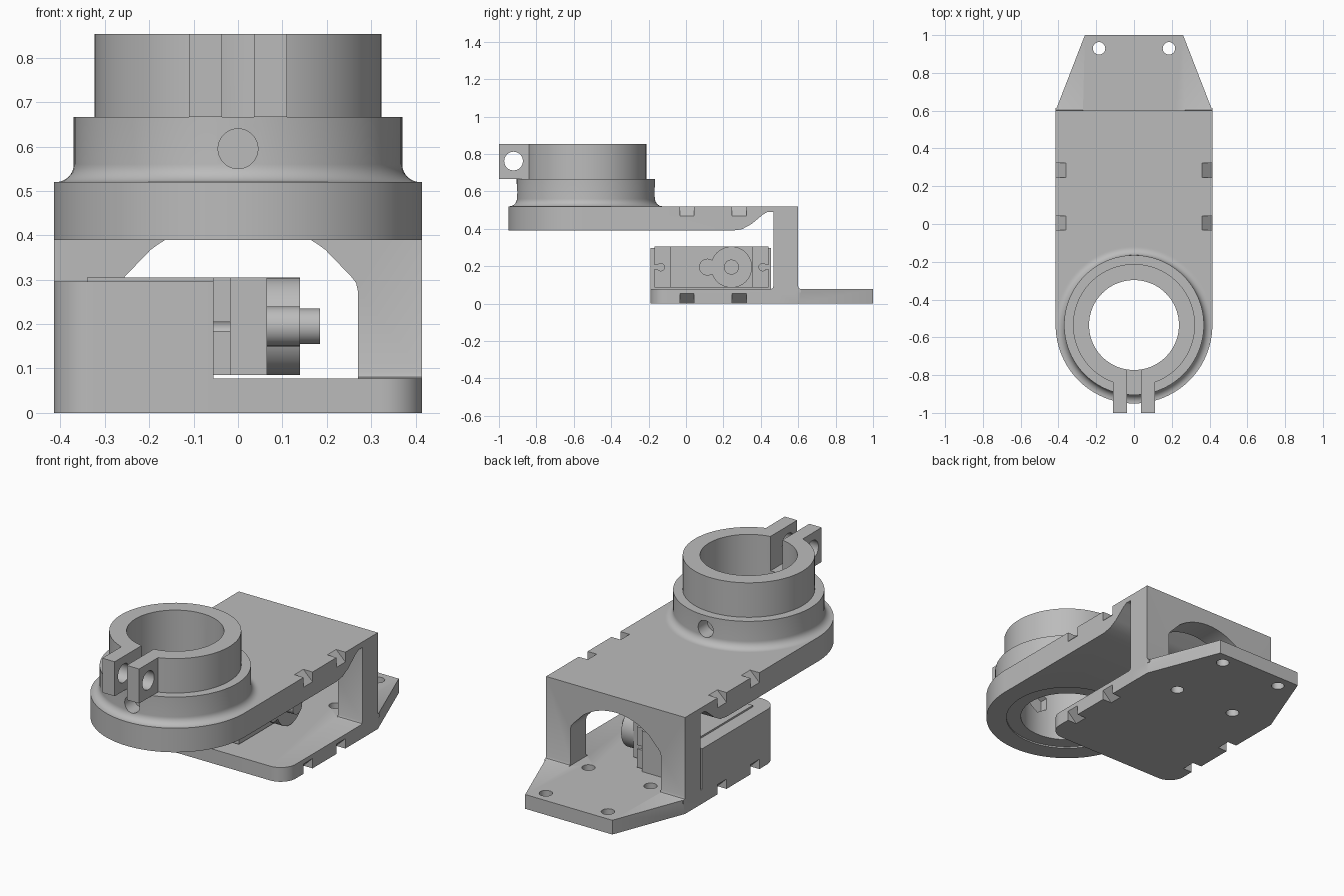
import bpy, bmesh, math
from math import cos, sin, radians

cube = bpy.data.objects.get("Cube")
if cube:
    bpy.data.objects.remove(cube, do_unlink=True)

GREY = (0.5, 0.5, 0.5, 1)
mat = bpy.data.materials.new("plain grey")
mat.use_nodes = True
mat.diffuse_color = GREY
for node in mat.node_tree.nodes:
    if node.type == 'BSDF_PRINCIPLED':
        node.inputs["Base Color"].default_value = GREY

W = 0.415          # half width of the bracket
CY = -0.535        # centre of the collar
MAP = {'x': lambda a, b, d: (d, a, b),
       'y': lambda a, b, d: (a, d, b),
       'z': lambda a, b, d: (a, b, d)}


def finish(name, bm):
    bmesh.ops.recalc_face_normals(bm, faces=bm.faces)
    me = bpy.data.meshes.new(name)
    bm.to_mesh(me)
    bm.free()
    me.materials.append(mat)
    ob = bpy.data.objects.new(name, me)
    bpy.context.collection.objects.link(ob)
    return ob


def arc(ca, cb, r, a0, a1, n=10):
    angles = [radians(a0 + (a1 - a0) * i / n) for i in range(n + 1)]
    return [(ca + r * cos(t), cb + r * sin(t)) for t in angles]


def prism(name, pts, axis, lo, hi):
    """Extrude a flat outline along one axis."""
    bm = bmesh.new()
    bottom = [bm.verts.new(MAP[axis](a, b, lo)) for a, b in pts]
    top = [bm.verts.new(MAP[axis](a, b, hi)) for a, b in pts]
    bm.faces.new(bottom)
    bm.faces.new(top)
    n = len(pts)
    for i in range(n):
        j = (i + 1) % n
        bm.faces.new((bottom[i], bottom[j], top[j], top[i]))
    return finish(name, bm)


def box(name, x, y, z):
    return prism(name, [(x[0], y[0]), (x[1], y[0]), (x[1], y[1]), (x[0], y[1])], 'z', *z)


def rod(name, a, b, r, axis, lo, hi, n=32, turn=0):
    return prism(name, arc(a, b, r, turn, 360 + turn, n)[:-1], axis, lo, hi)


def lathe(name, profile, cy, n=96):
    bm = bmesh.new()
    rings = [[bm.verts.new((r * cos(2 * math.pi * i / n), cy + r * sin(2 * math.pi * i / n), z))
              for i in range(n)] for r, z in profile]
    for low, high in zip(rings, rings[1:]):
        for i in range(n):
            j = (i + 1) % n
            bm.faces.new((low[i], low[j], high[j], high[i]))
    bm.faces.new(rings[0])
    bm.faces.new(rings[-1])
    return finish(name, bm)


def boolean(target, other, op):
    mod = target.modifiers.new("bool", 'BOOLEAN')
    mod.operation = op
    mod.solver = 'EXACT'
    mod.object = other
    bpy.context.view_layer.objects.active = target
    bpy.ops.object.modifier_apply(modifier=mod.name)
    bpy.data.objects.remove(other, do_unlink=True)


def cut(target, other):
    boolean(target, other, 'DIFFERENCE')


def join(target, other):
    boolean(target, other, 'UNION')


# Upright wall and top plate, thinned to a web where they meet
side = [(CY, 0.39), (0.25, 0.39), (0.3, 0.398), (0.35, 0.425), (0.41, 0.475), (0.435, 0.49),
        (0.467, 0.49), (0.467, 0), (0.6, 0), (0.6, 0.52), (CY, 0.52)]
bracket = prism("bracket", side, 'x', -W, W)

# Arched doorway through the wall
half = [(0.27, -0.1), (0.27, 0.275), (0.266, 0.293), (0.255, 0.307)]
arch = arc(0, 0.115, 0.32, 52, 128, 20)
door = half + arch + [(-x, z) for x, z in reversed(half)]
cut(bracket, prism("door_cutter", door, 'y', 0.45, 0.7))

# Base plate with rounded front corners and tapered tail
base = (arc(-W + 0.09, -0.1, 0.09, 180, 270) + arc(W - 0.09, -0.1, 0.09, 270, 360)
        + [(W, 0.6), (0.26, 1), (-0.26, 1), (-W, 0.6)])
join(bracket, prism("base", base, 'z', 0, 0.077))

# Small fillets at the foot of the wall
for s in (-1, 1):
    for y, d in ((0.6, 1), (0.467, -1)):
        foot = [(y - d * 0.02, 0.06), (y + d * 0.015, 0.06), (y + d * 0.015, 0.077),
                (y + d * 0.004, 0.081), (y, 0.092), (y - d * 0.02, 0.092)]
        if s == 1 or d == 1:
            join(bracket, prism("fillet", foot, 'x', *sorted((s * 0.27, s * W))))

# Motor housing block
block = arc(-W + 0.09, -0.1, 0.09, 180, 270) + [(-0.055, -0.19), (-0.055, 0.455), (-W, 0.455)]
join(bracket, prism("housing", block, 'z', 0, 0.296))

# Collar: rounded plate end, flared lower ring, upper clamp ring
collar = ([(W, 0.39), (W, 0.52)] + arc(0.41, 0.56, 0.04, 270, 180, 8)
          + [(0.37, 0.667), (0.323, 0.667), (0.323, 0.853)])
join(bracket, lathe("collar", collar, CY))
join(bracket, box("clamp_ears", (-0.11, 0.11), (-1, -0.8), (0.667, 0.853)))
cut(bracket, rod("bore", 0, CY, 0.238, 'z', 0.3, 1, 96))
cut(bracket, rod("counterbore", 0, CY, 0.312, 'z', 0.3, 0.398, 96))
cut(bracket, box("clamp_gap", (-0.036, 0.036), (-1.1, -0.7), (0.667, 1)))
cut(bracket, rod("clamp_screw", -0.922, 0.762, 0.05, 'x', -0.3, 0.3))

# Set screw holes and nut pockets, front and back of the lower ring
for s in (-1, 1):
    span = sorted((CY + s * 0.29, CY + s * 0.5))
    cut(bracket, rod("set_screw", 0, 0.595, 0.045, 'y', *span))
    span = sorted((CY + s * 0.2, CY + s * 0.275))
    cut(bracket, rod("nut_pocket", 0, 0.595, 0.065, 'y', *span, n=6, turn=30))

# Tail mounting holes
for s in (-1, 1):
    for y in (0.93, 0.567):
        cut(bracket, rod("mount_hole", s * 0.185, y, 0.033, 'z', -0.1, 0.2))

# Wedge notches along both sides, on the top plate and under the base
for s in (-1, 1):
    for y in (0.005, 0.285):
        for z, d in ((0.52, -1), (0, 1)):
            wedge = [(s * 0.36, z), (s * W, z + d * 0.053), (s * (W + 0.05), z + d * 0.053),
                     (s * (W + 0.05), z - d * 0.05), (s * 0.36, z - d * 0.05)]
            cut(bracket, prism("notch", wedge, 'y', y - 0.038, y + 0.038))

# Motor: body, mounting flange with slotted holes, gear housing, shaft
motor = box("motor_body", (-0.34, 0.065), (-0.085, 0.355), (0.085, 0.305))
flange = box("motor_flange", (-0.055, -0.017), (-0.168, 0.442), (0.085, 0.305))
for y, edge in ((-0.135, -0.2), (0.41, 0.48)):
    cut(flange, rod("flange_hole", y, 0.195, 0.02, 'x', -0.2, 0.1, 20))
    cut(flange, box("flange_slot", (-0.2, 0.1), sorted((y, edge)), (0.185, 0.205)))
gear = rod("gear_housing", 0.243, 0.195, 0.11, 'x', 0.06, 0.14, 48)
small_gear = rod("small_gear_housing", 0.115, 0.195, 0.045, 'x', 0.06, 0.14)
join(gear, small_gear)
shaft = rod("output_shaft", 0.243, 0.195, 0.04, 'x', 0.13, 0.185)

# Smooth the round faces, keep the edges crisp
for ob in (bracket, motor, flange, gear, shaft):
    bpy.ops.object.select_all(action='DESELECT')
    ob.select_set(True)
    bpy.context.view_layer.objects.active = ob
    bpy.ops.object.shade_smooth_by_angle(angle=radians(30))
